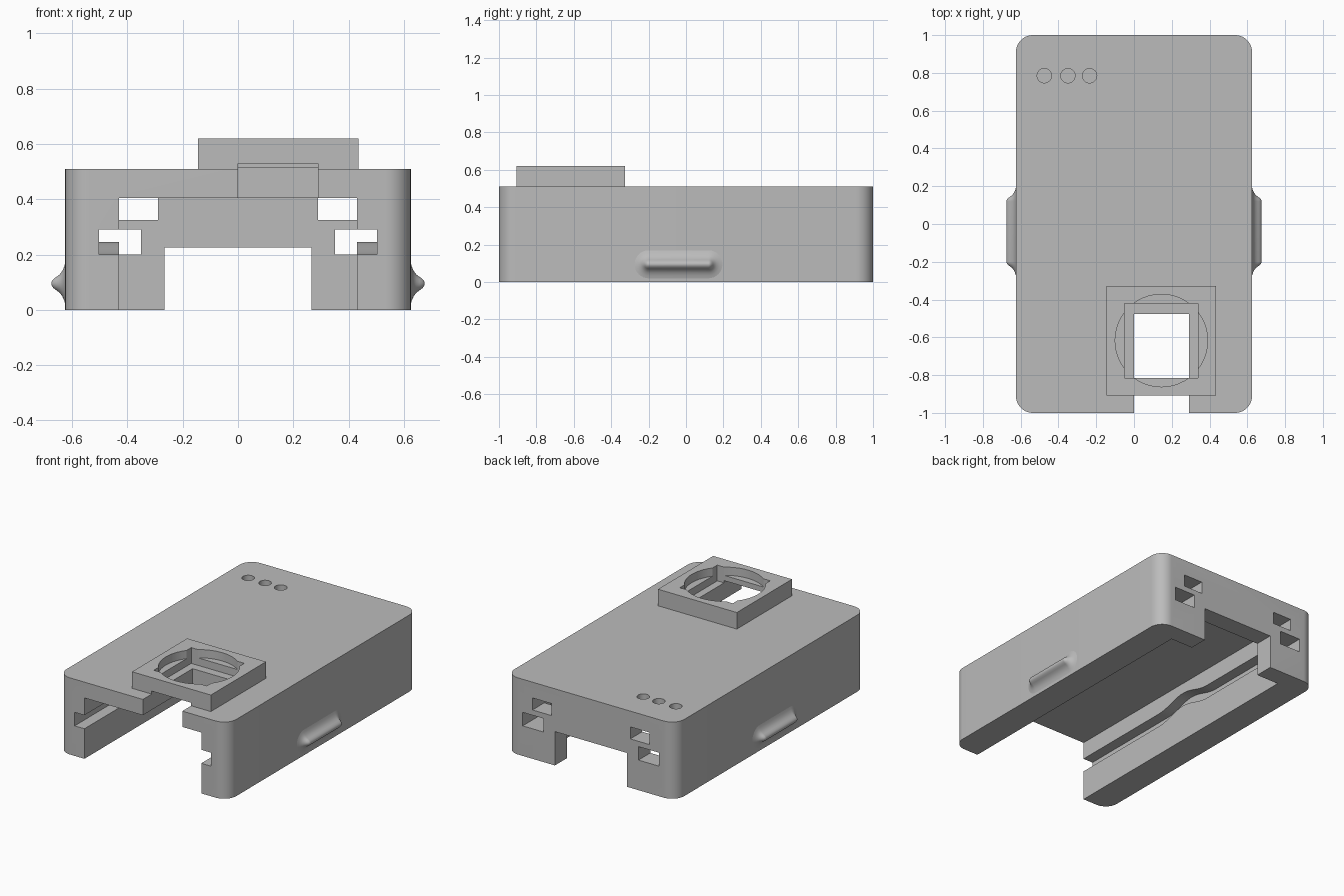
import bpy, bmesh, math

cube = bpy.data.objects.get("Cube")
if cube:
    bpy.data.objects.remove(cube, do_unlink=True)

grey = bpy.data.materials.new("plain grey")
grey.use_nodes = True
colour = (0.5, 0.5, 0.5, 1)
grey.diffuse_color = colour
grey.node_tree.nodes["Principled BSDF"].inputs["Base Color"].default_value = colour


def finish(name, bm):
    bmesh.ops.recalc_face_normals(bm, faces=bm.faces)
    mesh = bpy.data.meshes.new(name)
    bm.to_mesh(mesh)
    bm.free()
    ob = bpy.data.objects.new(name, mesh)
    bpy.context.collection.objects.link(ob)
    mesh.materials.append(grey)
    return ob


def loft(name, rings):
    """Closed solid through rings with equal point counts."""
    bm = bmesh.new()
    loops = [[bm.verts.new(p) for p in ring] for ring in rings]
    n = len(loops[0])
    for a, b in zip(loops, loops[1:]):
        for i in range(n):
            j = (i + 1) % n
            bm.faces.new((a[i], a[j], b[j], b[i]))
    bm.faces.new(loops[0])
    bm.faces.new(loops[-1])
    return finish(name, bm)


def prism(name, outline, z0, z1):
    return loft(name, [[(x, y, z) for x, y in outline] for z in (z0, z1)])


def box(name, x0, x1, y0, y1, z0, z1):
    return prism(name, [(x0, y0), (x1, y0), (x1, y1), (x0, y1)], z0, z1)


def cylinder(name, cx, cy, r, z0, z1, n=48):
    angles = [math.tau * i / n for i in range(n)]
    return prism(name, [(cx + r * math.cos(a), cy + r * math.sin(a)) for a in angles], z0, z1)


def combine(target, other, operation):
    mod = target.modifiers.new(operation, 'BOOLEAN')
    mod.operation = operation
    mod.solver = 'EXACT'
    mod.object = other
    bpy.context.view_layer.objects.active = target
    bpy.ops.object.modifier_apply(modifier=mod.name)
    bpy.data.objects.remove(other, do_unlink=True)


def smooth(ob):
    bpy.ops.object.select_all(action='DESELECT')
    ob.select_set(True)
    bpy.context.view_layer.objects.active = ob
    bpy.ops.object.shade_smooth_by_angle(angle=math.radians(30))


# Case body with rounded vertical corners
W, L, H, R = 0.625, 1.0, 0.51, 0.09
outline = []
for k, (sx, sy) in enumerate([(1, 1), (-1, 1), (-1, -1), (1, -1)]):
    for i in range(13):
        a = math.pi / 2 * (k + i / 12)
        outline.append((sx * (W - R) + R * math.cos(a), sy * (L - R) + R * math.sin(a)))
body = prism("case_body", outline, 0, H)

# Raised square frame on top
CX, CY = 0.145, -0.617
combine(body, box("frame", CX - 0.29, CX + 0.29, CY - 0.29, CY + 0.29, 0.45, 0.62), 'UNION')

# Main channel underneath and the opening in the back wall
cutters = [
    box("channel", -0.43, 0.43, -1.1, 0.875, -0.1, 0.405),
    box("back_opening", -0.265, 0.265, 0.8, 1.1, -0.1, 0.225),
    # Front notch, square opening and round recess of the frame
    box("front_notch", 0, 0.29, -1.1, -0.477, 0.35, 0.53),
    box("square_opening", CX - 0.195, CX + 0.195, CY - 0.197, CY + 0.197, 0.515, 0.7),
    cylinder("round_recess", CX, CY, 0.245, 0.565, 0.7),
]
# Indicator holes
for x in (-0.475, -0.35, -0.235):
    cutters.append(cylinder("indicator_hole", x, 0.785, 0.038, 0.46, 0.6, 32))

# Back windows and the side grooves that rise around the middle
for s in (-1, 1):
    x0, x1 = sorted((s * 0.29, s * 0.43))
    cutters.append(box("back_window", x0, x1, 0.8, 1.1, 0.325, 0.405))
    rings = []
    for y in [-1.1] + [-0.27 + 0.46 * i / 24 for i in range(25)] + [1.1]:
        t = min(1, abs(y + 0.04) / 0.23)
        lift = 0.045 * (0.5 + 0.5 * math.cos(math.pi * t))
        rings.append([(s * x, y, z + lift) for x, z in
                      ((0.35, 0.2), (0.502, 0.2), (0.502, 0.29), (0.35, 0.29))])
    cutters.append(loft("groove", rings))

for cutter in cutters:
    combine(body, cutter, 'DIFFERENCE')
smooth(body)

# Grip ridges on the sides: flared profile around a straight crest
profile = [(0.085, -0.01), (0.075, 0), (0.06, 0.004), (0.045, 0.011), (0.033, 0.02),
           (0.024, 0.032), (0.017, 0.042), (0.009, 0.048), (0.003, 0.05)]
for s, name in ((-1, "right_grip_ridge"), (1, "left_grip_ridge")):
    rings = []
    for d, h in profile:
        ring = []
        for i in range(34):
            a = math.pi * ((i - (i > 16)) / 16)
            end = 0.12 if i <= 16 else -0.2
            ring.append((s * (W + h), end + d * math.sin(a), 0.095 + d * math.cos(a)))
        rings.append(ring)
    smooth(loft(name, rings))
